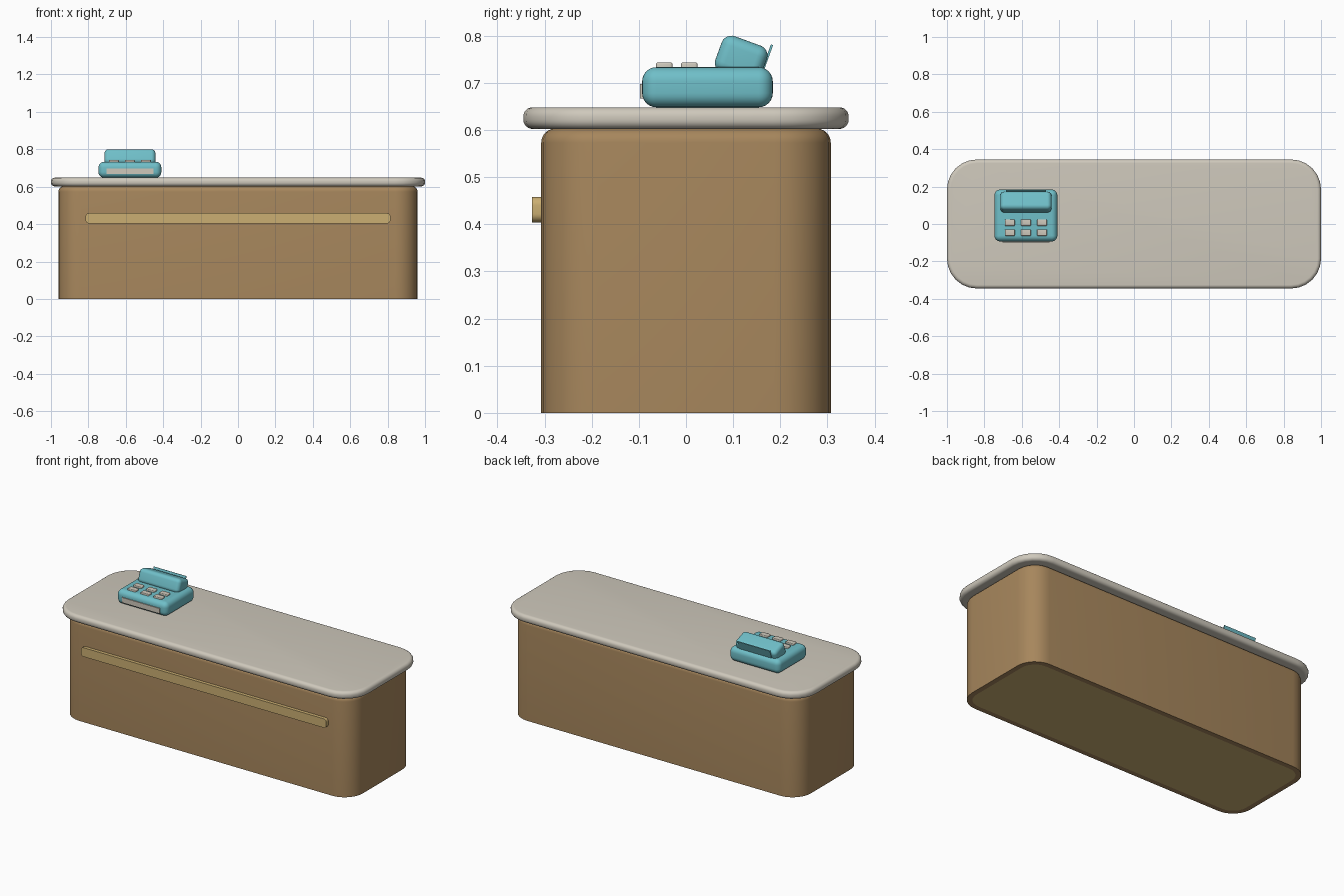
import bpy, bmesh, math
from mathutils import Matrix, Vector

if "Cube" in bpy.data.objects:
    bpy.data.objects.remove(bpy.data.objects["Cube"])


def material(name, rgb):
    m = bpy.data.materials.new(name)
    m.diffuse_color = (*rgb, 1)
    m.use_nodes = True
    m.node_tree.nodes["Principled BSDF"].inputs["Base Color"].default_value = m.diffuse_color
    return m


WOOD = material("warm wood", (0.385, 0.24, 0.108))
STONE = material("pale stone", (0.62, 0.58, 0.50))
GOLD = material("soft gold", (0.60, 0.43, 0.17))
TEAL = material("teal plastic", (0.16, 0.52, 0.58))


def slab(name, size, center, mat, corner=0.0, top=0.0, bottom=0.0, rot=None, seg=6):
    """Rounded-rectangle block: corner radius in plan, rounded top and bottom rims."""
    hx, hy, hz = (s / 2 for s in size)

    # vertical profile as (inset, height)
    def rim(r, z, s):
        if r == 0:
            return [(0, z)]
        return [(r * (1 - math.cos(a)), z - s * r * (1 - math.sin(a)))
                for a in (i * math.pi / 2 / seg for i in range(seg + 1))]
    profile = rim(bottom, -hz, -1)[::-1] + rim(top, hz, 1)

    bm = bmesh.new()
    rings = []
    for inset, z in profile:
        r = max(corner - inset, 0.0005) if corner else 0
        ring = []
        for k, (sx, sy) in enumerate(((1, 1), (-1, 1), (-1, -1), (1, -1))):
            cx, cy = sx * (hx - inset - r), sy * (hy - inset - r)
            steps = [0] if r == 0 else range(seg + 1)
            for i in steps:
                a = (k + i / seg) * math.pi / 2
                ring.append(bm.verts.new((cx + r * math.cos(a), cy + r * math.sin(a), z)))
        rings.append(ring)
    for lo, hi in zip(rings, rings[1:]):
        n = len(lo)
        for i in range(n):
            j = (i + 1) % n
            bm.faces.new((lo[i], lo[j], hi[j], hi[i]))
    bm.faces.new(rings[-1])
    bm.faces.new(rings[0][::-1])
    matrix = Matrix.Translation(Vector(center)) @ (rot or Matrix())
    bmesh.ops.transform(bm, matrix=matrix, verts=bm.verts)
    mesh = bpy.data.meshes.new(name)
    bm.to_mesh(mesh)
    bm.free()
    mesh.materials.append(mat)
    ob = bpy.data.objects.new(name, mesh)
    bpy.context.collection.objects.link(ob)
    bpy.ops.object.select_all(action='DESELECT')
    ob.select_set(True)
    bpy.context.view_layer.objects.active = ob
    bpy.ops.object.shade_smooth_by_angle(angle=math.radians(35))
    return ob


# Counter body, with a gold inset panel on its underside
body = slab("counter_body", (1.92, 0.614, 0.603), (0, 0, 0.3015), WOOD, corner=0.12, top=0.03)
body.data.materials.append(GOLD)
bm = bmesh.new()
bm.from_mesh(body.data)
under = [f for f in bm.faces if f.normal.z < -0.9]
bmesh.ops.inset_region(bm, faces=under, thickness=0.03)
for f in under:
    f.material_index = 1
bm.to_mesh(body.data)
bm.free()

# Worktop
slab("worktop", (2.0, 0.69, 0.046), (0, 0, 0.625), STONE, corner=0.16, top=0.02, bottom=0.02)

# Gold strip across the front, rounded in front elevation
upright = Matrix.Rotation(math.pi / 2, 4, 'X')
slab("front_trim", (1.63, 0.054, 0.03), (0, -0.312, 0.431), GOLD, corner=0.018, rot=upright)

# Cash register base and drawer front
RX = -0.578
slab("register_base", (0.336, 0.277, 0.085), (RX, 0.0455, 0.6905), TEAL,
     corner=0.03, top=0.03, bottom=0.03)
slab("drawer_front", (0.25, 0.031, 0.02), (RX, -0.088, 0.682), STONE, rot=upright)

# Keys
for row in (-0.046, 0.007):
    for col in (-1, 0, 1):
        slab("key", (0.053, 0.035, 0.02), (RX + col * 0.086, row, 0.733), STONE,
             corner=0.005, top=0.004, seg=3)

# Tilted display head and thin plate on its back
tilt = Matrix.Rotation(math.radians(-20), 4, 'X')
head = Vector((RX, 0.117, 0.750))
slab("display_head", (0.273, 0.102, 0.082), head, TEAL,
     corner=0.022, top=0.022, bottom=0.022, rot=tilt)
slab("display_plate", (0.215, 0.005, 0.06), head + tilt @ Vector((0, 0.051, 0.021)), TEAL, rot=tilt)
